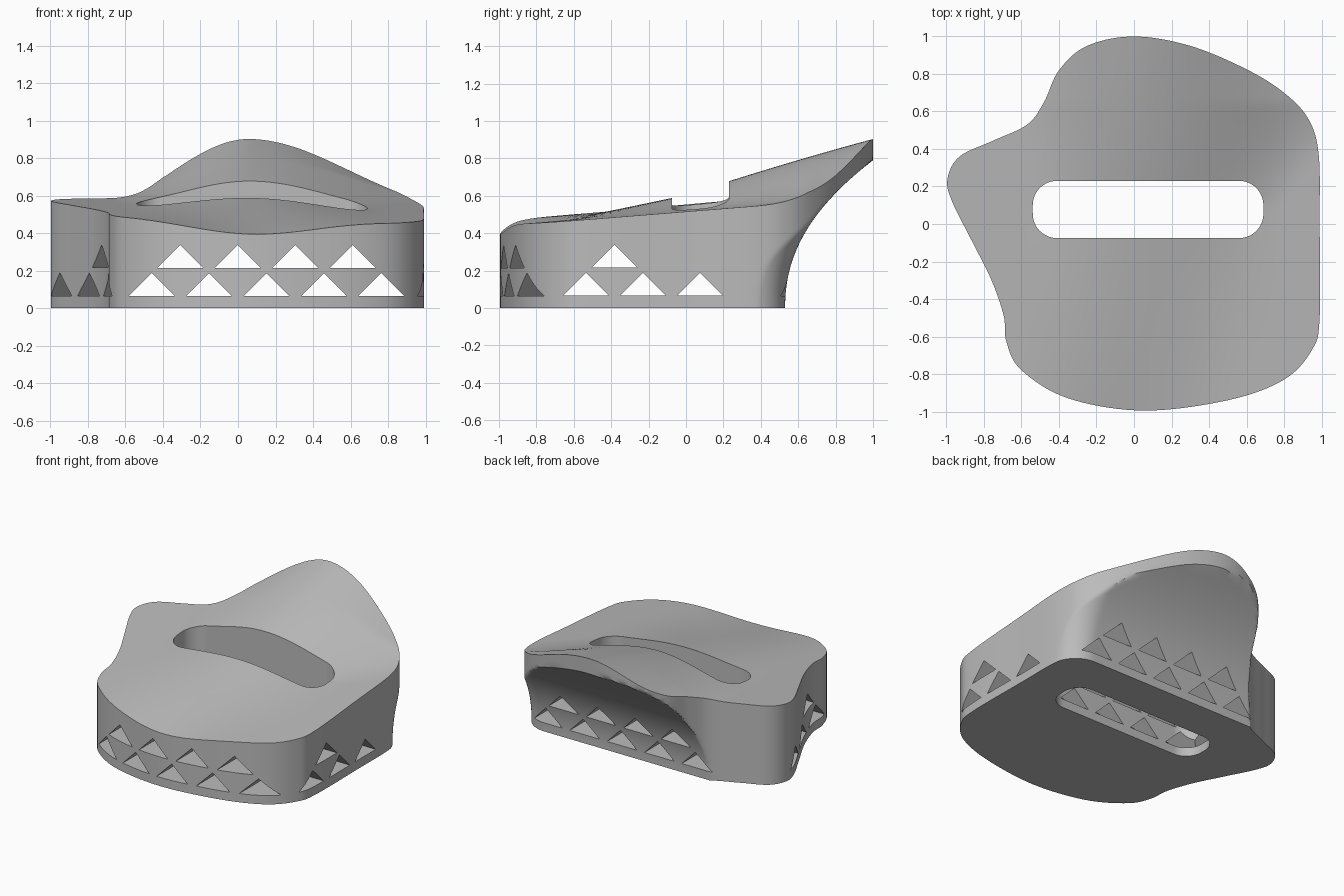
import bpy, bmesh, math
from mathutils import Vector

if "Cube" in bpy.data.objects:
    bpy.data.objects.remove(bpy.data.objects["Cube"])

grey = bpy.data.materials.new("light_grey")
grey.use_nodes = True
grey.diffuse_color = (0.5, 0.5, 0.5, 1)
grey.node_tree.nodes["Principled BSDF"].inputs["Base Color"].default_value = grey.diffuse_color

# Plan outline, counter-clockwise from above
OUTLINE = [(0.99, -0.5), (0.99, 0), (0.985, 0.37), (0.93, 0.56), (0.8, 0.7), (0.6, 0.825),
           (0.3, 0.95), (0, 1), (-0.25, 0.95), (-0.4, 0.82), (-0.48, 0.65), (-0.57, 0.53),
           (-0.75, 0.445), (-0.93, 0.36), (-0.995, 0.24), (-0.97, 0.12), (-0.87, -0.08),
           (-0.76, -0.3), (-0.695, -0.49), (-0.68, -0.63), (-0.6, -0.78), (-0.35, -0.93),
           (0.05, -0.995), (0.5, -0.94), (0.8, -0.83), (0.95, -0.67)]
STEPS, WALL_RINGS, TOP_RINGS = 9, 32, 18


def smooth_loop(points):
    """Closed Catmull-Rom curve through the points."""
    pts, out = [Vector(p) for p in points], []
    n = len(pts)
    for i in range(n):
        a, b, c, d = (pts[(i + k) % n] for k in (-1, 0, 1, 2))
        for s in range(STEPS):
            t = s / STEPS
            out.append(0.5 * (2 * b + (c - a) * t + (2 * a - 5 * b + 4 * c - d) * t ** 2
                              + (3 * b - a - 3 * c + d) * t ** 3))
    return out


def clamp(v, lo, hi):
    return max(lo, min(hi, v))


def top_height(x, y):
    """Gently sloped seat with a ridge that rises toward the back."""
    base = 0.535 + 0.08 * y - 0.02 * x
    amp = 0.07 + 0.13 * y if y < 0 else 0.07 + 0.25 * y - 0.03 * y * y
    back = clamp((y - 0.1) / 0.55, 0, 1)
    width = 0.7 + 0.42 * back if x > 0.1 else 0.72 + 0.08 * back
    return base + amp * math.cos(math.pi / 2 * clamp((x - 0.08) / width, -1, 1)) ** 2


def wall_point(p, z):
    """Outline point, pulled forward where the flared back is scooped out."""
    r = 0.2
    fillet = r - math.sqrt(r * r - clamp(p.x - 0.79, 0, r) ** 2)
    limit = 0.53 + 0.47 * (z / 0.79) ** 2.2 - fillet
    return Vector((p.x, min(p.y, limit), z))


def slot_point(p):
    """Matching point on the rounded slot."""
    core = Vector((clamp(p.x, -0.41, 0.56), clamp(p.y, 0.055, 0.1)))
    return core + (p - core).normalized() * 0.13


# Body: one closed strip of rings - base, outer wall, top, slot wall
outer = smooth_loop(OUTLINE)
inner = [slot_point(p) for p in outer]
rings = [[Vector((q.x, q.y, 0)) for q in inner]]
for k in range(WALL_RINGS + 1):
    rings.append([wall_point(p, top_height(*p) * k / WALL_RINGS) for p in outer])
for k in range(1, TOP_RINGS + 1):
    mixed = [p.lerp(q, k / TOP_RINGS) for p, q in zip(outer, inner)]
    rings.append([Vector((m.x, m.y, top_height(*m))) for m in mixed])

bm = bmesh.new()
loops = [[bm.verts.new(v) for v in ring] for ring in rings]
for i, lower in enumerate(loops):
    upper = loops[(i + 1) % len(loops)]
    for j in range(len(lower)):
        k = (j + 1) % len(lower)
        bm.faces.new((lower[j], lower[k], upper[k], upper[j]))
bmesh.ops.recalc_face_normals(bm, faces=bm.faces)


def add_object(name, bm):
    mesh = bpy.data.meshes.new(name)
    bm.to_mesh(mesh)
    bm.free()
    mesh.materials.append(grey)
    obj = bpy.data.objects.new(name, mesh)
    bpy.context.collection.objects.link(obj)
    return obj


body = add_object("contoured_body", bm)


def tunnels(name, places, along_x):
    """Triangular prisms running right through the body."""
    bm = bmesh.new()
    for u, z in places:
        ends = []
        for d in (-1.5, 1.5):
            corners = [(u - 0.122, z), (u + 0.122, z), (u, z + 0.122)]
            ends.append([bm.verts.new((d, a, h) if along_x else (a, d, h)) for a, h in corners])
        a, b = ends
        bm.faces.new(a)
        bm.faces.new(b)
        for i in range(3):
            j = (i + 1) % 3
            bm.faces.new((a[i], a[j], b[j], b[i]))
    bmesh.ops.recalc_face_normals(bm, faces=bm.faces)
    obj = add_object(name, bm)
    obj.hide_render = True
    return obj


LOW, HIGH = 0.065, 0.215
front_places = [(-0.46 + 0.306 * i, LOW) for i in range(5)]
front_places += [(-0.307 + 0.306 * i, HIGH) for i in range(4)]
side_places = [(-0.535 + 0.305 * i, LOW + 0.001) for i in range(3)] + [(-0.383, HIGH + 0.001)]

# Cut the two sets of tunnels, then remove the cutters
bpy.context.view_layer.objects.active = body
body.select_set(True)
for cutter in (tunnels("front_tunnels", front_places, False),
               tunnels("side_tunnels", side_places, True)):
    mod = body.modifiers.new(cutter.name, "BOOLEAN")
    mod.operation, mod.solver, mod.object = "DIFFERENCE", "EXACT", cutter
    bpy.ops.object.modifier_apply(modifier=mod.name)
    bpy.data.objects.remove(cutter)

bpy.ops.object.shade_smooth_by_angle(angle=math.radians(30))
